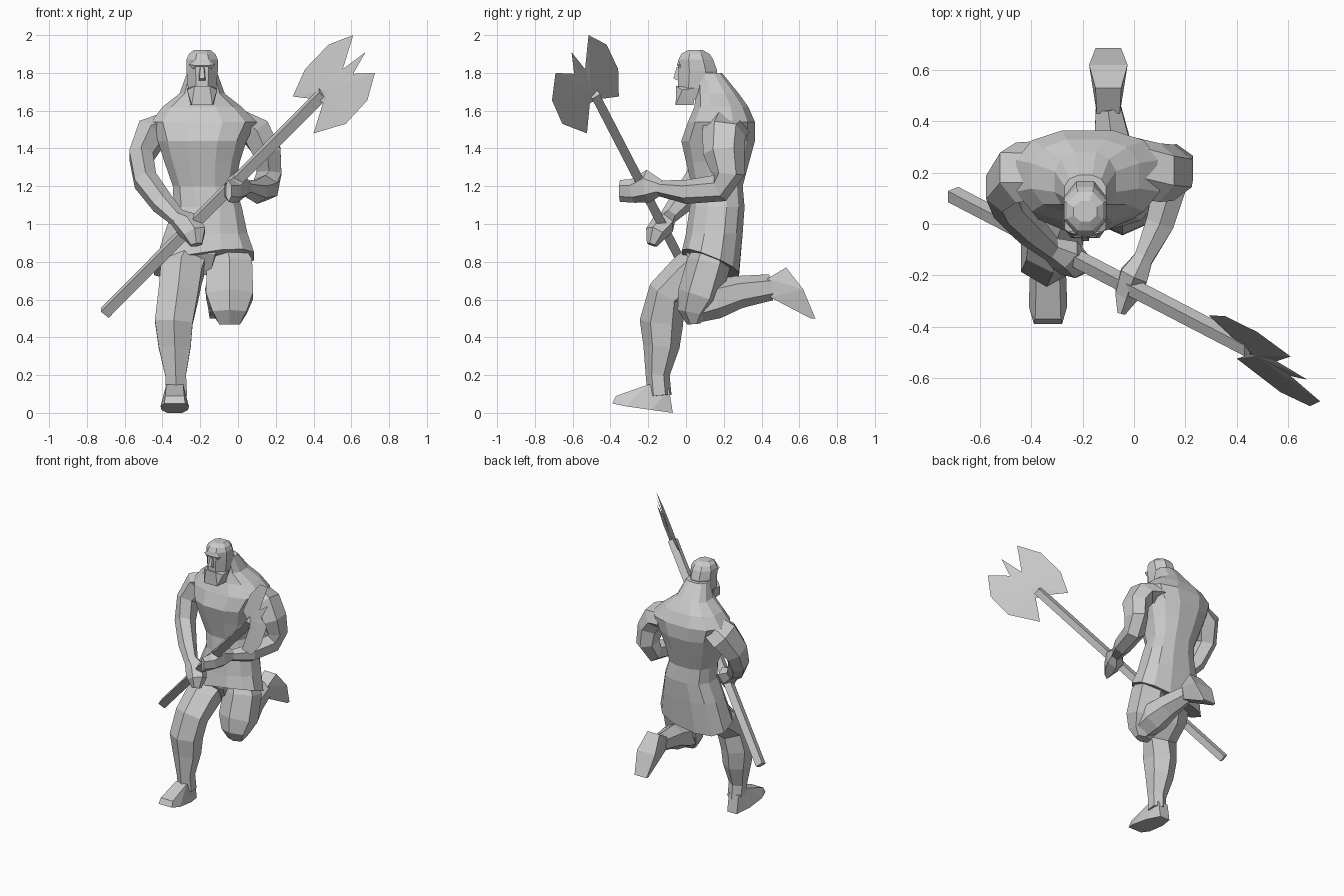
import bpy
import bmesh
from math import sin, cos, pi, copysign
from mathutils import Vector

cube = bpy.data.objects.get("Cube")
if cube:
    bpy.data.objects.remove(cube, do_unlink=True)

clay = bpy.data.materials.new("clay_grey")
clay.use_nodes = True
grey = (.6, .6, .6, 1)
clay.diffuse_color = grey
clay.node_tree.nodes["Principled BSDF"].inputs["Base Color"].default_value = grey


def finish(name, bm):
    """Turn a bmesh into a flat shaded object."""
    bmesh.ops.recalc_face_normals(bm, faces=bm.faces[:])
    mesh = bpy.data.meshes.new(name)
    bm.to_mesh(mesh)
    bm.free()
    mesh.materials.append(clay)
    obj = bpy.data.objects.new(name, mesh)
    bpy.context.scene.collection.objects.link(obj)
    return obj


def loft(name, rings):
    """Skin a list of point rings and close both ends."""
    bm = bmesh.new()
    loops = [[bm.verts.new(p) for p in ring] for ring in rings]
    count = len(loops[0])
    for low, high in zip(loops, loops[1:]):
        for i in range(count):
            j = (i + 1) % count
            bm.faces.new((low[i], low[j], high[j], high[i]))
    bm.faces.new(loops[0])
    bm.faces.new(loops[-1])
    return finish(name, bm)


def ring_points(centre, u, v, sides, power=1):
    """Polygon whose flats touch the u and v extents, boxier for a low power."""
    def squared(value):
        return copysign(abs(value) ** power, value)

    grow = 1 / squared(cos(pi / sides))
    angles = [2 * pi * (i + .5) / sides for i in range(sides)]
    return [centre + (u * squared(cos(a)) + v * squared(sin(a))) * grow for a in angles]


def body(name, rows, sides, power=1, tilt=lambda offset, z: 0):
    """Stack of level rings given as x centre, half width, front, back, height."""
    rings = []
    for x, half, front, back, z in rows:
        centre = Vector((x, (front + back) / 2, z))
        ring = ring_points(centre, Vector((half, 0, 0)),
                           Vector((0, (back - front) / 2, 0)), sides, power)
        for p in ring:
            p.z += tilt(p - centre, z)
        rings.append(ring)
    return loft(name, rings)


def limb(name, rows, sides=6):
    """Tube along a path, rows give the point, half width and half depth."""
    points = [Vector(r[:3]) for r in rows]
    rings = []
    for i, (point, row) in enumerate(zip(points, rows)):
        along = (points[min(i + 1, len(points) - 1)] - points[max(i - 1, 0)]).normalized()
        side = Vector((1, 0, 0))
        side = (side - along * side.dot(along)).normalized()
        rings.append(ring_points(point, side * row[3], along.cross(side) * row[4], sides))
    return loft(name, rings)


def hull(name, points):
    """Convex faceted solid around a few points."""
    bm = bmesh.new()
    for p in points:
        bm.verts.new(p)
    result = bmesh.ops.convex_hull(bm, input=bm.verts[:])
    loose = {v for v in result["geom_interior"] + result["geom_unused"]
             if isinstance(v, bmesh.types.BMVert)}
    bmesh.ops.delete(bm, geom=list(loose), context="VERTS")
    return finish(name, bm)


def mirrored(centre, rows):
    """Points on both sides of a centre line, rows give half width, y, z."""
    return [(centre + s * w, y, z) for w, y, z in rows for s in (-1, 1)]


# Torso, with the kilt hem dropping to the back and to one side
def hem_tilt(offset, z):
    return .15 * offset.x - .4 * offset.y if z < .8 else 0


body("torso_and_kilt", [
    (-.18, .265, -.02, .28, .79),
    (-.17, .22, .0, .3, .95),
    (-.16, .18, .02, .31, 1.09),
    (-.18, .165, .03, .3, 1.2),
    (-.19, .2, .0, .335, 1.33),
    (-.19, .235, -.025, .365, 1.44),
    (-.18, .28, .01, .365, 1.54),
    (-.19, .21, .045, .33, 1.62),
    (-.19, .12, .05, .28, 1.69),
    (-.19, .08, .06, .19, 1.8),
], 12, .8, hem_tilt)
hull("kilt_front_flap", mirrored(-.18, [
    (.09, .01, .95), (.06, .0, .84), (.03, .06, .73), (.09, .12, .9)]))

# Head and face
head_x = -.19
body("head", [
    (head_x, .06, -.04, .1, 1.66),
    (head_x, .075, -.043, .15, 1.72),
    (head_x, .083, -.043, .165, 1.81),
    (head_x, .083, -.04, .145, 1.87),
    (head_x, .07, -.025, .125, 1.9),
    (head_x, .045, .01, .09, 1.92),
], 8)
hull("beard", mirrored(head_x, [
    (.055, -.055, 1.63), (.06, .04, 1.63), (.04, -.052, 1.73),
    (.08, -.02, 1.71), (.08, .05, 1.72)]))
hull("nose", mirrored(head_x, [
    (.014, -.067, 1.77), (.008, -.05, 1.83), (.02, -.03, 1.755), (.015, -.03, 1.83)]))
hull("brow", mirrored(head_x, [
    (.04, -.048, 1.84), (.035, -.04, 1.87), (.07, -.03, 1.845), (.05, -.03, 1.82)]))

# Arms
limb("right_arm", [
    (-.36, .21, 1.53, .06, .1),
    (-.46, .2, 1.475, .08, .11),
    (-.513, .14, 1.36, .063, .09),
    (-.49, .07, 1.23, .06, .07),
    (-.4, -.03, 1.11, .055, .055),
    (-.31, -.11, 1.02, .04, .035),
])
limb("right_hand", [
    (-.33, -.09, 1.04, .04, .035),
    (-.27, -.12, 1.0, .065, .055),
    (-.23, -.16, .95, .06, .05),
    (-.22, -.18, .89, .03, .025),
])
limb("left_arm", [
    (.0, .22, 1.53, .06, .11),
    (.1, .2, 1.48, .08, .1),
    (.155, .2, 1.38, .073, .095),
    (.165, .22, 1.27, .065, .08),
    (.145, .18, 1.19, .065, .065),
    (.1, .0, 1.17, .055, .055),
    (.03, -.15, 1.19, .035, .035),
])
limb("left_hand", [
    (.04, -.13, 1.19, .035, .035),
    (0, -.2, 1.2, .055, .075),
    (-.03, -.28, 1.175, .045, .055),
    (-.05, -.35, 1.175, .015, .05),
])

# Standing leg
limb("right_leg", [
    (-.25, .14, .86, .1, .08),
    (-.3, .02, .74, .11, .1),
    (-.315, -.1, .63, .105, .09),
    (-.34, -.13, .48, .1, .1),
    (-.335, -.13, .35, .085, .083),
    (-.33, -.15, .2, .055, .055),
    (-.325, -.14, .09, .055, .055),
])
hull("right_foot", mirrored(-.335, [
    (.055, -.39, .05), (.05, -.37, .09), (.075, -.32, .035),
    (.045, -.2, .15), (.04, -.09, .13), (.04, -.07, 0), (.07, -.18, .015)]))

# Kneeling leg
limb("left_thigh", [
    (-.07, .14, .9, .08, .07),
    (-.045, .12, .79, .12, .1),
    (-.045, .07, .62, .125, .1),
    (-.045, .035, .53, .09, .07),
    (-.045, .04, .47, .055, .03),
])
limb("left_shin", [
    (-.045, .02, .55, .08, .07),
    (-.06, .15, .6, .095, .09),
    (-.08, .28, .64, .075, .075),
    (-.1, .45, .665, .05, .06),
])
hull("left_foot", mirrored(-.1, [
    (.045, .43, .71), (.04, .45, .61), (.05, .53, .77), (.075, .62, .655),
    (.05, .685, .5), (.05, .66, .5)]))

# Axe shaft
limb("axe_shaft", [
    (-.705, .115, .53, .027, .024),
    (.45, -.485, 1.69, .027, .024),
], 4)


# Double axe head, a thin plate lying on a slanted plane
def on_blade(x, z):
    return Vector((x, -.721 - .877 * x + .37 * z, z))


outline = [(.29, 1.675), (.355, 1.82), (.48, 1.95), (.61, 2), (.555, 1.82), (.675, 1.91),
           (.61, 1.795), (.725, 1.8), (.685, 1.655), (.57, 1.53), (.4, 1.48), (.45, 1.64),
           (.41, 1.66)]
bm = bmesh.new()
rim = [bm.verts.new(on_blade(x, z)) for x, z in outline]
normal = Vector((.877, 1, -.37)).normalized()
for side in (-1, 1):
    hub = bm.verts.new(on_blade(.48, 1.71) + normal * side * .006)
    for a, b in zip(rim, rim[1:] + rim[:1]):
        bm.faces.new((a, b, hub))
finish("axe_head", bm)
